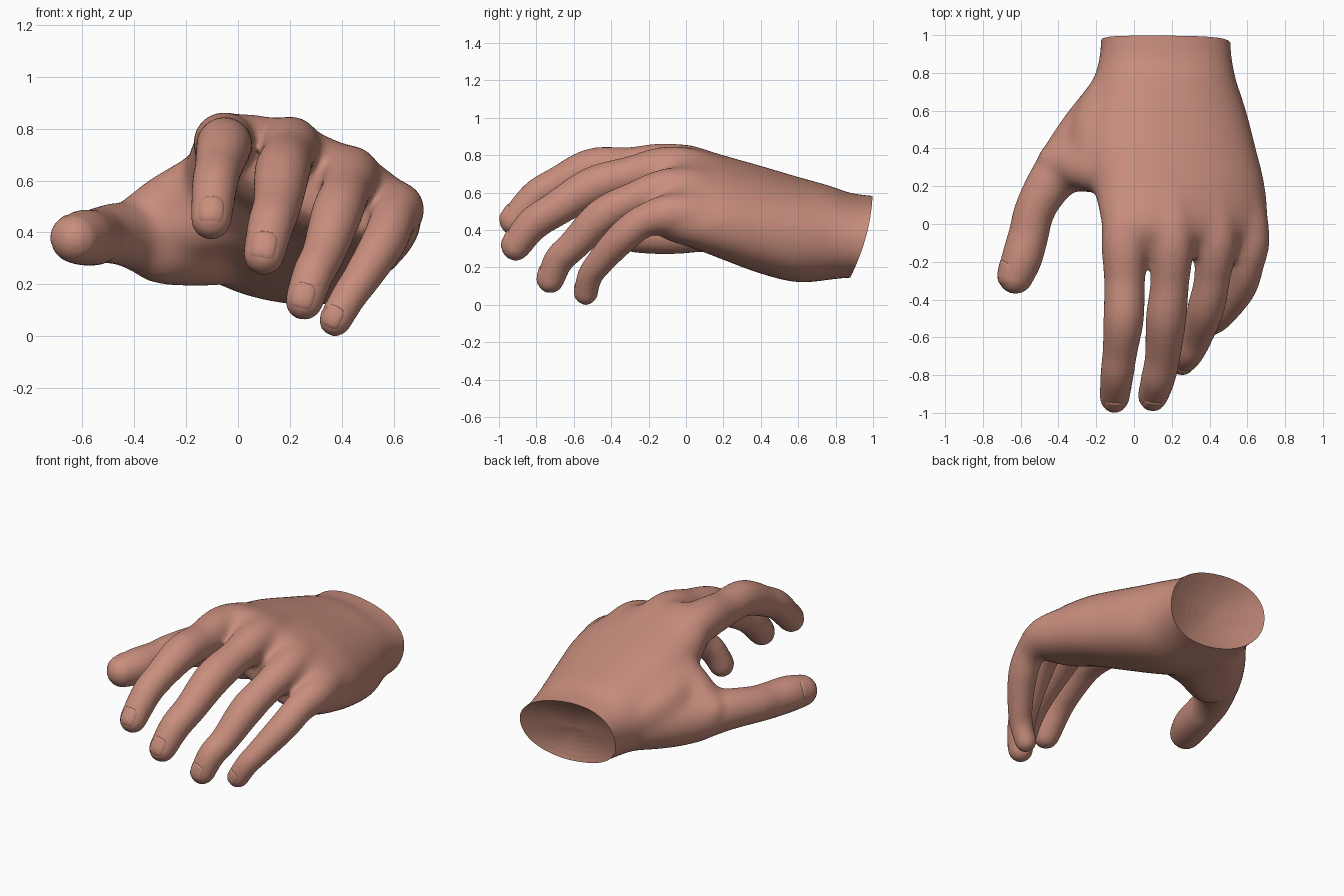
import bpy, bmesh, math
from mathutils import Vector
from mathutils.bvhtree import BVHTree

if "Cube" in bpy.data.objects:
    bpy.data.objects.remove(bpy.data.objects["Cube"])

skin = bpy.data.materials.new("skin")
skin.use_nodes = True
skin.diffuse_color = (0.58, 0.27, 0.205, 1)
skin.node_tree.nodes["Principled BSDF"].inputs["Base Color"].default_value = skin.diffuse_color
SEG = 32


def catmull(points, steps=8):
    """Smooth interpolation through tuples of any length."""
    p = [points[0]] + points + [points[-1]]
    out = []
    for i in range(1, len(p) - 2):
        for k in range(steps):
            t = k / steps
            out.append(tuple(
                0.5 * (2 * b + (c - a) * t + (2 * a - 5 * b + 4 * c - d) * t * t
                       + (3 * b - a - 3 * c + d) * t ** 3)
                for a, b, c, d in zip(p[i - 1], p[i], p[i + 1], p[i + 2])))
    return out + [points[-1]]


def skin_rings(bm, rings):
    """Bridge rings of points and cap both ends."""
    loops = [[bm.verts.new(v) for v in ring] for ring in rings]
    for a, b in zip(loops, loops[1:]):
        for i in range(SEG):
            j = (i + 1) % SEG
            bm.faces.new((a[i], a[j], b[j], b[i]))
    bm.faces.new(loops[0][::-1])
    bm.faces.new(loops[-1])


def tube(bm, points):
    """Round limb along (x, y, z, radius) points with domed ends."""
    path = catmull(points)
    pos = [Vector(s[:3]) for s in path]
    rings = []

    def ring(centre, tangent, r):
        u = tangent.cross(Vector((1, 0.3, 0.2))).normalized()
        v = tangent.cross(u)
        rings.append([centre + r * (u * math.cos(a) + v * math.sin(a))
                      for a in (math.tau * i / SEG for i in range(SEG))])

    start = (pos[1] - pos[0]).normalized()
    end = (pos[-1] - pos[-2]).normalized()
    dome = [math.radians(a) for a in (85, 65, 45, 22)]
    for a in dome:
        ring(pos[0] - start * path[0][3] * math.sin(a), start, path[0][3] * math.cos(a))
    for i, s in enumerate(path):
        t = pos[min(i + 1, len(pos) - 1)] - pos[max(i - 1, 0)]
        ring(pos[i], t.normalized(), s[3])
    for a in dome[::-1]:
        ring(pos[-1] + end * path[-1][3] * math.sin(a), end, path[-1][3] * math.cos(a))
    skin_rings(bm, rings)


def palm(bm, sections):
    """Loft of tilted rounded sections (y, x, z, half width, half depth, tilt)."""
    rings = []
    for y, cx, cz, w, h, tilt in catmull(sections):
        c, s = math.cos(math.radians(tilt)), math.sin(math.radians(tilt))
        ring = []
        for i in range(SEG):
            a = math.tau * i / SEG
            px = w * math.copysign(abs(math.cos(a)) ** 0.9, math.cos(a))
            pz = h * math.copysign(abs(math.sin(a)) ** 0.9, math.sin(a))
            ring.append((cx + px * c + pz * s, y, cz - px * s + pz * c))
        rings.append(ring)
    skin_rings(bm, rings)


# Finger paths run from the back of the hand to the tip
digits = {
    "index": [(-0.03, 0.25, 0.67, 0.1), (-0.05, -0.05, 0.74, 0.125), (-0.05, -0.3, 0.735, 0.108),
              (-0.055, -0.5, 0.73, 0.107), (-0.075, -0.68, 0.65, 0.092),
              (-0.09, -0.8, 0.58, 0.088), (-0.103, -0.92, 0.45, 0.079)],
    "middle": [(0.18, 0.25, 0.66, 0.1), (0.2, -0.05, 0.73, 0.122), (0.19, -0.3, 0.69, 0.103),
               (0.17, -0.5, 0.63, 0.107), (0.152, -0.7, 0.51, 0.094),
               (0.127, -0.82, 0.43, 0.09), (0.1, -0.91, 0.315, 0.08)],
    "ring": [(0.38, 0.25, 0.59, 0.1), (0.43, -0.05, 0.62, 0.12), (0.415, -0.28, 0.56, 0.096),
             (0.38, -0.45, 0.47, 0.098), (0.33, -0.6, 0.32, 0.084),
             (0.29, -0.68, 0.24, 0.08), (0.255, -0.725, 0.135, 0.074)],
    "little": [(0.55, 0.25, 0.48, 0.1), (0.61, -0.05, 0.49, 0.112), (0.597, -0.22, 0.45, 0.09),
               (0.56, -0.34, 0.36, 0.086), (0.48, -0.46, 0.23, 0.074),
               (0.425, -0.515, 0.15, 0.068), (0.375, -0.535, 0.062, 0.064)],
    "thumb": [(0.0, 0.76, 0.38, 0.15), (-0.13, 0.6, 0.38, 0.17), (-0.28, 0.42, 0.375, 0.162),
              (-0.44, 0.22, 0.395, 0.125), (-0.525, 0.07, 0.39, 0.109), (-0.555, -0.05, 0.38, 0.108),
              (-0.593, -0.18, 0.38, 0.108), (-0.627, -0.275, 0.375, 0.096)],
}

bm = bmesh.new()
for path in digits.values():
    tube(bm, path)

# Webs between neighbouring fingers
for x, z in ((0.075, 0.66), (0.31, 0.61), (0.52, 0.51)):
    tube(bm, [(x, 0.12, z, 0.1), (x, 0, z, 0.095), (x, -0.1, z - 0.02, 0.085)])

# Web between thumb and index, its underside and back, and the heel of the thumb
tube(bm, [(-0.4, 0.33, 0.42, 0.11), (-0.27, 0.31, 0.5, 0.13),
          (-0.09, 0.25, 0.6, 0.13), (-0.065, 0.1, 0.66, 0.118)])
tube(bm, [(-0.36, 0.31, 0.4, 0.12), (-0.2, 0.31, 0.44, 0.15), (0.0, 0.32, 0.48, 0.16)])
tube(bm, [(-0.1, 0.75, 0.43, 0.11), (-0.16, 0.6, 0.46, 0.14),
          (-0.2, 0.45, 0.5, 0.14), (-0.17, 0.28, 0.57, 0.12)])
tube(bm, [(-0.29, 0.34, 0.345, 0.15), (-0.14, 0.45, 0.36, 0.17), (0.02, 0.62, 0.38, 0.17)])

# Palm from the knuckles to past the wrist
palm(bm, [(-0.18, 0.28, 0.585, 0.37, 0.1, 26), (-0.1, 0.275, 0.585, 0.43, 0.16, 25),
          (0.0, 0.268, 0.587, 0.47, 0.2, 24), (0.2, 0.24, 0.52, 0.47, 0.243, 18),
          (0.4, 0.19, 0.455, 0.465, 0.268, 14), (0.6, 0.17, 0.402, 0.43, 0.27, 12),
          (0.78, 0.165, 0.385, 0.375, 0.242, 10), (0.9, 0.168, 0.37, 0.35, 0.217, 10),
          (1.15, 0.165, 0.35, 0.355, 0.214, 10)])
bmesh.ops.recalc_face_normals(bm, faces=bm.faces)

# Fuse everything into one soft skin
mesh = bpy.data.meshes.new("hand")
bm.to_mesh(mesh)
bm.free()
hand = bpy.data.objects.new("hand", mesh)
bpy.context.collection.objects.link(hand)
fuse = hand.modifiers.new("fuse", "REMESH")
fuse.mode = "VOXEL"
fuse.voxel_size = 0.014
soften = hand.modifiers.new("soften", "SMOOTH")
soften.factor = 0.5
soften.iterations = 8
bpy.context.view_layer.update()
fused = bpy.data.meshes.new_from_object(hand.evaluated_get(bpy.context.evaluated_depsgraph_get()))
hand.modifiers.clear()
hand.data = fused

# Melt the joins of the palm, fading out towards the fingers and thumb
bm = bmesh.new()
bm.from_mesh(fused)
for i in range(30):
    zone = [v for v in bm.verts if v.co.y > -0.25 + 0.007 * i and v.co.x > -0.5 + 0.003 * i]
    bmesh.ops.smooth_vert(bm, verts=zone, factor=0.5,
                          use_axis_x=True, use_axis_y=True, use_axis_z=True)

# Slanted, slightly bowed cut at the wrist, closed by a shallow hollow
bmesh.ops.bisect_plane(bm, geom=bm.verts[:] + bm.edges[:] + bm.faces[:],
                       plane_co=(0, 0.995, 0.58), plane_no=(0, 0.43, -0.115), clear_outer=True)
for v in bm.verts:
    fade = min(1, max(0, (v.co.y - 0.75) / 0.13))
    v.co.y += 0.025 * fade * max(0, 1 - ((v.co.z - 0.37) / 0.22) ** 2)
rim = [e for e in bm.edges if e.is_boundary]
for e in rim:
    e.smooth = False
rim_verts = {v for e in rim for v in e.verts}
middle = sum((v.co for v in rim_verts), Vector()) / len(rim_verts)
size, depth = 1, 0.06
for step in (0.9, 0.75, 0.6, 0.45, 0.3, 0.15, 0.05):
    made = bmesh.ops.extrude_edge_only(bm, edges=rim)["geom"]
    rim = [g for g in made if isinstance(g, bmesh.types.BMEdge)]
    sink = Vector((0, depth * (size ** 2 - step ** 2), 0))
    for v in (g for g in made if isinstance(g, bmesh.types.BMVert)):
        v.co = middle + (v.co - middle) * step / size - sink
    middle -= sink
    size = step
bmesh.ops.holes_fill(bm, edges=rim, sides=0)
bmesh.ops.recalc_face_normals(bm, faces=bm.faces)
for f in bm.faces:
    f.smooth = True
tree = BVHTree.FromBMesh(bm)
bm.to_mesh(fused)
bm.free()
fused.materials.clear()
fused.materials.append(skin)


def nail(name, path, hint):
    """Thin rounded plate laid on the back of a fingertip."""
    tip, before = Vector(path[-1][:3]), Vector(path[-2][:3])
    r = path[-1][3]
    t = (tip - before).normalized()
    up = (hint - t * hint.dot(t)).normalized()
    side = t.cross(up)
    nb = bmesh.new()
    rows = []
    for k, lift in ((0.25, 0.005), (0.5, 0.005), (0.75, 0.005), (0.93, 0.004), (1, -0.004)):
        row = []
        for i in range(SEG):
            a = math.tau * i / SEG
            c, s = math.cos(a), math.sin(a)
            e = (c ** 4 + s ** 4) ** -0.25 * k * r
            start = tip + t * r * 0.05 + side * c * e * 0.64 + t * s * e * 0.66 + up * r * 1.6
            hit = tree.ray_cast(start, -up)[0] or start - up * r
            row.append(nb.verts.new(hit + up * lift))
        rows.append(row)
    nb.faces.new(rows[0])
    for a, b in zip(rows, rows[1:]):
        for i in range(SEG):
            j = (i + 1) % SEG
            nb.faces.new((a[i], b[i], b[j], a[j]))
    bmesh.ops.recalc_face_normals(nb, faces=nb.faces)
    if sum((f.normal.dot(up) for f in nb.faces)) < 0:
        bmesh.ops.reverse_faces(nb, faces=nb.faces)
    for f in nb.faces:
        f.smooth = True
    me = bpy.data.meshes.new(name)
    nb.to_mesh(me)
    nb.free()
    me.materials.append(skin)
    bpy.context.collection.objects.link(bpy.data.objects.new(name, me))


for name, path in digits.items():
    nail(name + "_nail", path, Vector((-1, 0, 0.5)) if name == "thumb" else Vector((0, -1, 0.8)))
